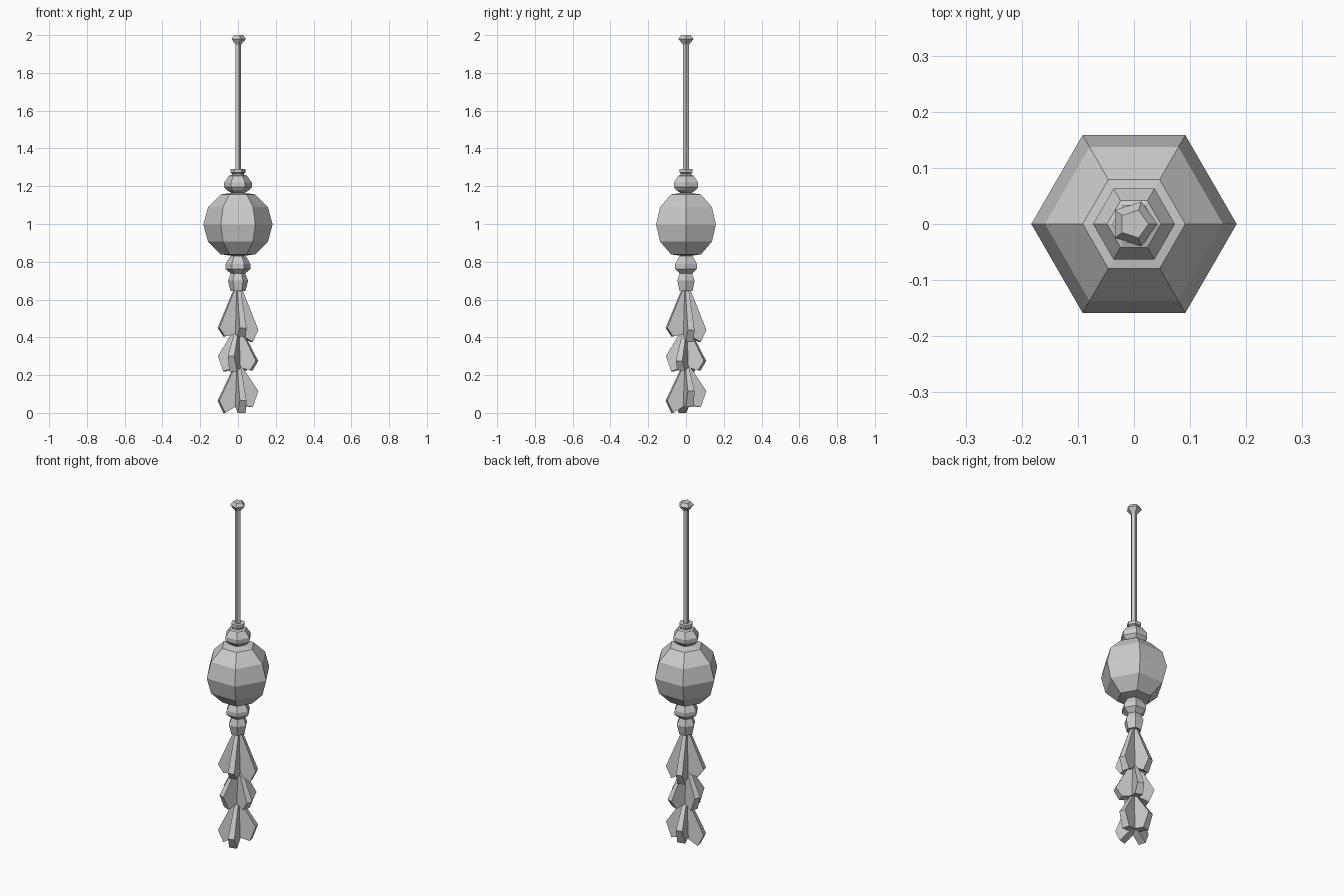
import bpy, bmesh, math
from mathutils import Matrix, Vector

if "Cube" in bpy.data.objects:
    bpy.data.objects.remove(bpy.data.objects["Cube"])


def make_object(name, bm):
    bmesh.ops.recalc_face_normals(bm, faces=bm.faces)
    mesh = bpy.data.meshes.new(name)
    bm.to_mesh(mesh)
    bm.free()
    obj = bpy.data.objects.new(name, mesh)
    bpy.context.collection.objects.link(obj)
    return obj


def lathe(name, profile, sides):
    """Faceted turned solid from (radius, z) pairs, capped at both ends."""
    bm = bmesh.new()
    rings = []
    for r, z in profile:
        rings.append([bm.verts.new((r * math.cos(math.tau * i / sides),
                                    r * math.sin(math.tau * i / sides), z))
                      for i in range(sides)])
    for a, b in zip(rings, rings[1:]):
        for i in range(sides):
            j = (i + 1) % sides
            bm.faces.new((a[i], a[j], b[j], b[i]))
    bm.faces.new(rings[0])
    bm.faces.new(rings[-1])
    return make_object(name, bm)


def add_blade(bm, outline, angle):
    """Radial kite-shaped blade; outline is (radius, z, half thickness)."""
    rot = Matrix.Rotation(angle, 3, 'Z')
    left, right = [[bm.verts.new(rot @ Vector((r, s * t, z)))
                    for r, z, t in outline] for s in (1, -1)]
    bm.faces.new(left)
    bm.faces.new(right)
    n = len(outline)
    for i in range(n):
        j = (i + 1) % n
        bm.faces.new((left[i], left[j], right[j], right[i]))


# Cord with its five-sided end knob
lathe("cord", [(0.017, 1.27), (0.017, 1.96)], 5)
lathe("cord_knob", [(0.017, 1.95), (0.042, 1.98), (0.026, 2.0)], 5)

# Collar and beads, all six-sided
lathe("collar", [(0.033, 1.25), (0.033, 1.268), (0.039, 1.272), (0.039, 1.29)], 6)
lathe("upper_bead", [(0.035, 1.165), (0.06, 1.18), (0.073, 1.195), (0.073, 1.22),
                     (0.048, 1.255), (0.033, 1.26)], 6)
R = 0.183
lathe("main_ball", [(0.01, 0.828)] +
      [(R * math.sin(a), 0.998 - R * math.cos(a))
       for a in (math.radians(d) for d in (30, 60, 90, 120, 150))] +
      [(0.01, 1.168)], 6)
lathe("lower_bead", [(0.035, 0.735), (0.066, 0.762), (0.066, 0.787),
                     (0.045, 0.825), (0.03, 0.835)], 6)
lathe("tassel_cap", [(0.04, 0.645), (0.053, 0.70), (0.038, 0.738)], 6)

# Tassel tiers: top z, inner z, twist, then (outer z, low z) of alternate sides
tiers = [
    ("upper", 0.655, 0.42, 15, (0.44, 0.375), (0.45, 0.405)),
    ("middle", 0.44, 0.245, -20, (0.275, 0.225), (0.30, 0.22)),
    ("lower", 0.245, 0.045, 15, (0.115, 0.03), (0.065, 0.0)),
]
for label, top, inner, twist, side_a, side_b in tiers:
    bm = bmesh.new()
    for k in range(4):
        mid, low = side_a if k < 2 else side_b
        add_blade(bm, [(0.0, top, 0.01), (0.02, top, 0.01), (0.107, mid, 0.018),
                       (0.075, low, 0.022), (0.0, inner, 0.02)],
                  math.radians(twist + 90 * k))
    make_object(label + "_tassel", bm)
